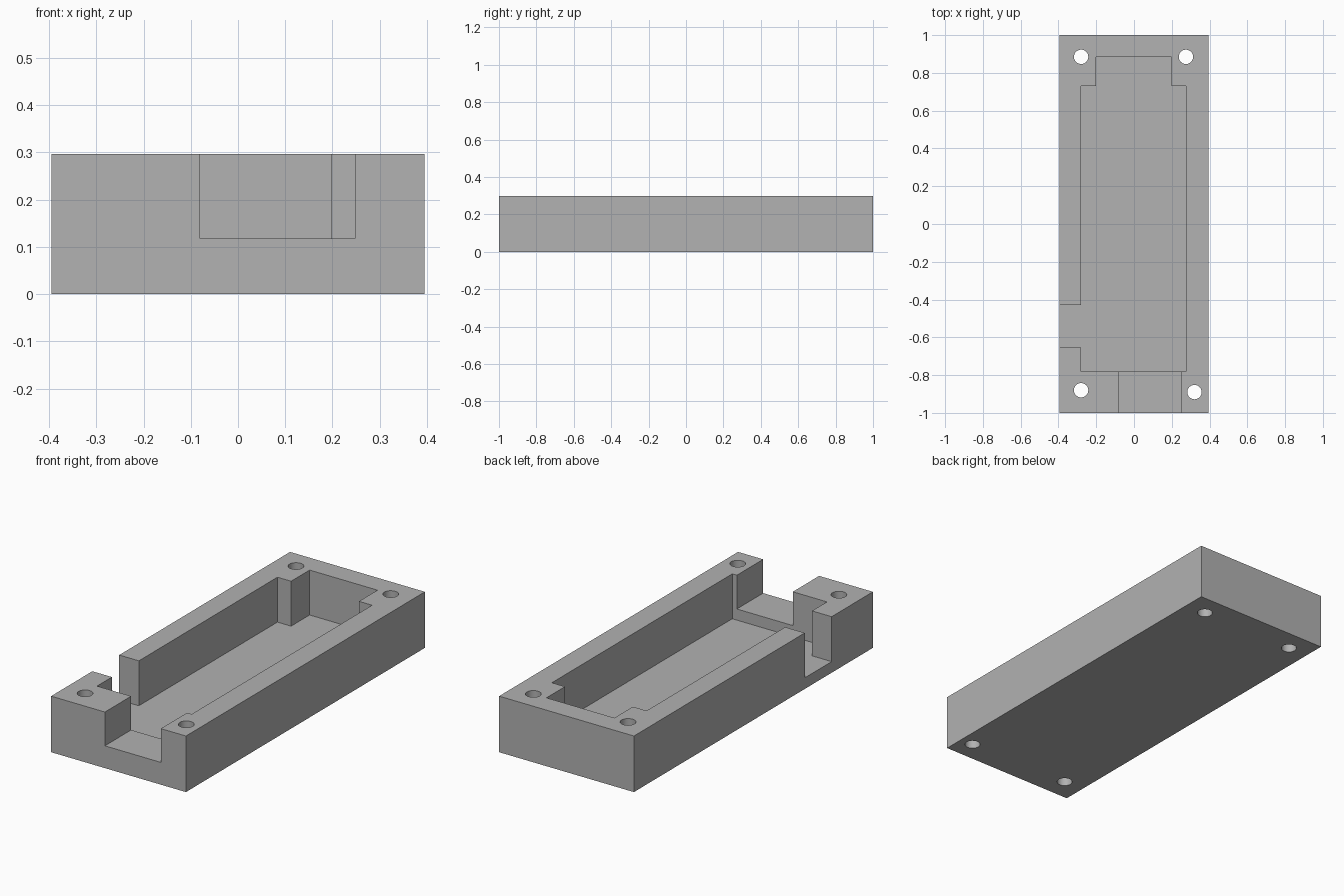
import bpy
import bmesh

if "Cube" in bpy.data.objects:
    bpy.data.objects.remove(bpy.data.objects["Cube"])

HALF_X, HALF_Y, HEIGHT = 0.395, 1.0, 0.297
POCKET_FLOOR, NOTCH_FLOOR = 0.059, 0.118

grey = bpy.data.materials.new("plain grey")
grey.diffuse_color = (0.445, 0.445, 0.445, 1)
grey.use_nodes = True
grey.node_tree.nodes["Principled BSDF"].inputs["Base Color"].default_value = grey.diffuse_color


def prism(name, outline, z0, z1):
    """Solid made by extruding an XY outline from z0 to z1."""
    bm = bmesh.new()
    face = bm.faces.new([bm.verts.new((x, y, z0)) for x, y in outline])
    grown = bmesh.ops.extrude_face_region(bm, geom=[face])["geom"]
    tops = [v for v in grown if isinstance(v, bmesh.types.BMVert)]
    bmesh.ops.translate(bm, verts=tops, vec=(0, 0, z1 - z0))
    bmesh.ops.recalc_face_normals(bm, faces=bm.faces)
    mesh = bpy.data.meshes.new(name)
    bm.to_mesh(mesh)
    bm.free()
    mesh.materials.append(grey)
    obj = bpy.data.objects.new(name, mesh)
    bpy.context.collection.objects.link(obj)
    return obj


def box(x0, x1, y0, y1):
    return [(x0, y0), (x1, y0), (x1, y1), (x0, y1)]


# Tray block
tray = prism("tray_body", box(-HALF_X, HALF_X, -HALF_Y, HALF_Y), 0, HEIGHT)

# Stepped pocket with the side opening on the left wall
pocket = [(-0.28, -0.78), (0.275, -0.78), (0.275, 0.73), (0.198, 0.73),
          (0.198, 0.885), (-0.2, 0.885), (-0.2, 0.73), (-0.28, 0.73),
          (-0.28, -0.43), (-0.5, -0.43), (-0.5, -0.655), (-0.28, -0.655)]
cutters = [prism("pocket_cutter", pocket, POCKET_FLOOR, 0.5)]

# Shallower notch through the front wall
cutters.append(prism("front_notch_cutter", box(-0.08, 0.248, -1.1, -0.7),
                     NOTCH_FLOOR, 0.5))

# Screw holes through the corners
for x, y in [(-0.28, 0.885), (0.275, 0.885), (-0.28, -0.88), (0.32, -0.89)]:
    bpy.ops.mesh.primitive_cylinder_add(vertices=40, radius=0.038, depth=1,
                                        location=(x, y, 0.15))
    hole = bpy.context.object
    hole.name = "screw_hole_cutter"
    hole.data.materials.append(grey)
    cutters.append(hole)

# Cut the tray and drop the helpers
bpy.ops.object.select_all(action="DESELECT")
tray.select_set(True)
bpy.context.view_layer.objects.active = tray
for cutter in cutters:
    cutter.hide_render = True
    mod = tray.modifiers.new("cut", "BOOLEAN")
    mod.operation = "DIFFERENCE"
    mod.solver = "EXACT"
    mod.object = cutter
    bpy.ops.object.modifier_apply(modifier=mod.name)
for cutter in cutters:
    bpy.data.objects.remove(cutter)

# Round hole walls, crisp edges elsewhere
tray.select_set(True)
bpy.ops.object.shade_smooth_by_angle()
